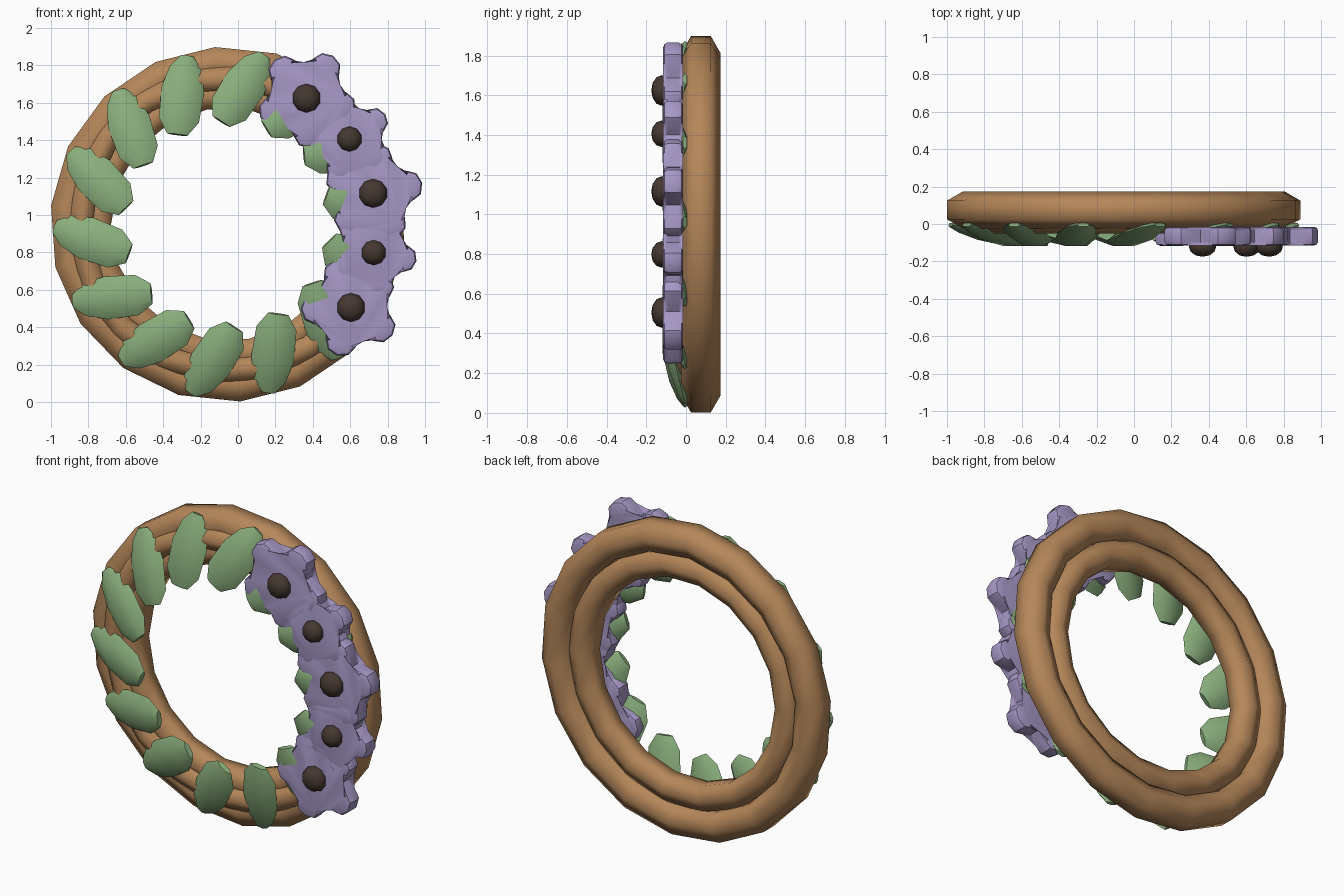
import bpy, bmesh
from math import sin, cos, pi, radians
from mathutils import Vector

if "Cube" in bpy.data.objects:
    bpy.data.objects.remove(bpy.data.objects["Cube"])

CX, CZ = -0.055, 0.95


def material(name, rgb):
    m = bpy.data.materials.new(name)
    m.diffuse_color = (*rgb, 1)
    m.use_nodes = True
    m.node_tree.nodes["Principled BSDF"].inputs["Base Color"].default_value = m.diffuse_color
    return m


BARK = material("bark", (0.46, 0.24, 0.10))
LEAF = material("leaf_green", (0.25, 0.42, 0.20))
PETAL = material("petal_lilac", (0.38, 0.31, 0.56))
SEED = material("seed_brown", (0.06, 0.04, 0.03))


def finish(name, bm, mat, angle):
    bmesh.ops.recalc_face_normals(bm, faces=bm.faces)
    me = bpy.data.meshes.new(name)
    bm.to_mesh(me)
    bm.free()
    me.materials.append(mat)
    ob = bpy.data.objects.new(name, me)
    bpy.context.collection.objects.link(ob)
    bpy.ops.object.select_all(action='DESELECT')
    bpy.context.view_layer.objects.active = ob
    ob.select_set(True)
    bpy.ops.object.shade_smooth_by_angle(angle=radians(angle))
    return ob


def bridge(bm, a, b):
    n = len(a)
    for i in range(n):
        bm.faces.new((a[i], a[(i + 1) % n], b[(i + 1) % n], b[i]))


def ring(name, R, r, y, turn):
    # 18-sided hoop with a six-sided section, flat side outward
    bm = bmesh.new()
    loops = []
    for i in range(18):
        a = radians(turn + 20 * i)
        loop = []
        for j in range(6):
            b = radians(30 + 60 * j)
            d = R + r * cos(b)
            loop.append(bm.verts.new((CX + d * cos(a), y + r * sin(b), CZ + d * sin(a))))
        loops.append(loop)
    for i in range(18):
        bridge(bm, loops[i], loops[(i + 1) % 18])
    finish(name, bm, BARK, 75)


def leaf(name, deg):
    # faceted blade, outer end tilted back into the hoops
    a, h, t = radians(deg), radians(deg - 27), radians(13)
    c = Vector((CX + 0.725 * cos(a), -0.055, CZ + 0.725 * sin(a)))
    d = Vector((cos(h) * cos(t), sin(t), sin(h) * cos(t)))
    s = Vector((-sin(h), 0, cos(h)))
    n = d.cross(s)
    bm = bmesh.new()
    loops = []
    for x, w, k in [(-0.21, 0.055, 0.018), (-0.13, 0.108, 0.04), (0.04, 0.115, 0.045),
                    (0.16, 0.085, 0.03), (0.225, 0.035, 0.012)]:
        loops.append([bm.verts.new(c + d * x + s * w * cos(j * pi / 3) + n * k * sin(j * pi / 3))
                      for j in range(6)])
    for p, q in zip(loops, loops[1:]):
        bridge(bm, p, q)
    bm.faces.new(loops[0])
    bm.faces.new(loops[-1])
    finish(name, bm, LEAF, 35)


def flower(name, deg, size):
    # five blunt petals, one pointing away from the wreath centre
    a = radians(deg)
    fx, fz = CX + 0.795 * cos(a), CZ + 0.795 * sin(a)
    bm = bmesh.new()
    rim = []
    for p in range(5):
        for off, r in [(-36, 0.165), (-21, 0.22), (-13, 0.255), (0, 0.268), (13, 0.255), (21, 0.22)]:
            b = a + radians(72 * p + off)
            rim.append((fx + size * r * cos(b), fz + size * r * sin(b)))
    front = [bm.verts.new((x, -0.115, z)) for x, z in rim]
    back = [bm.verts.new((x, -0.015, z)) for x, z in rim]
    bridge(bm, front, back)
    caps = [bm.faces.new(front), bm.faces.new(back)]
    edges = list({e for f in caps for e in f.edges})
    bmesh.ops.bevel(bm, geom=edges, offset=0.022, segments=2, profile=0.5, affect='EDGES')
    finish(name + "_petals", bm, PETAL, 40)
    # domed seed head
    bm = bmesh.new()
    bmesh.ops.create_uvsphere(bm, u_segments=10, v_segments=6, radius=0.077 * size)
    for v in bm.verts:
        x, y, z = v.co
        v.co = (fx + x, -0.122 - z * 0.053 / (0.077 * size), fz + y)
    finish(name + "_centre", bm, SEED, 60)


# woven hoops
ring("outer_hoop", 0.863, 0.10, 0.075, -6)
ring("front_hoop", 0.79, 0.072, 0.02, 4)
ring("inner_hoop", 0.70, 0.088, 0.065, 0)

# leaves all the way round
for i in range(14):
    leaf(f"leaf_{i + 1}", 84 + i * 360 / 14)

# flower cluster on the right
for i in range(5):
    flower(f"flower_{i + 1}", 58 - 23 * i, 0.87 if i % 2 else 1.0)
